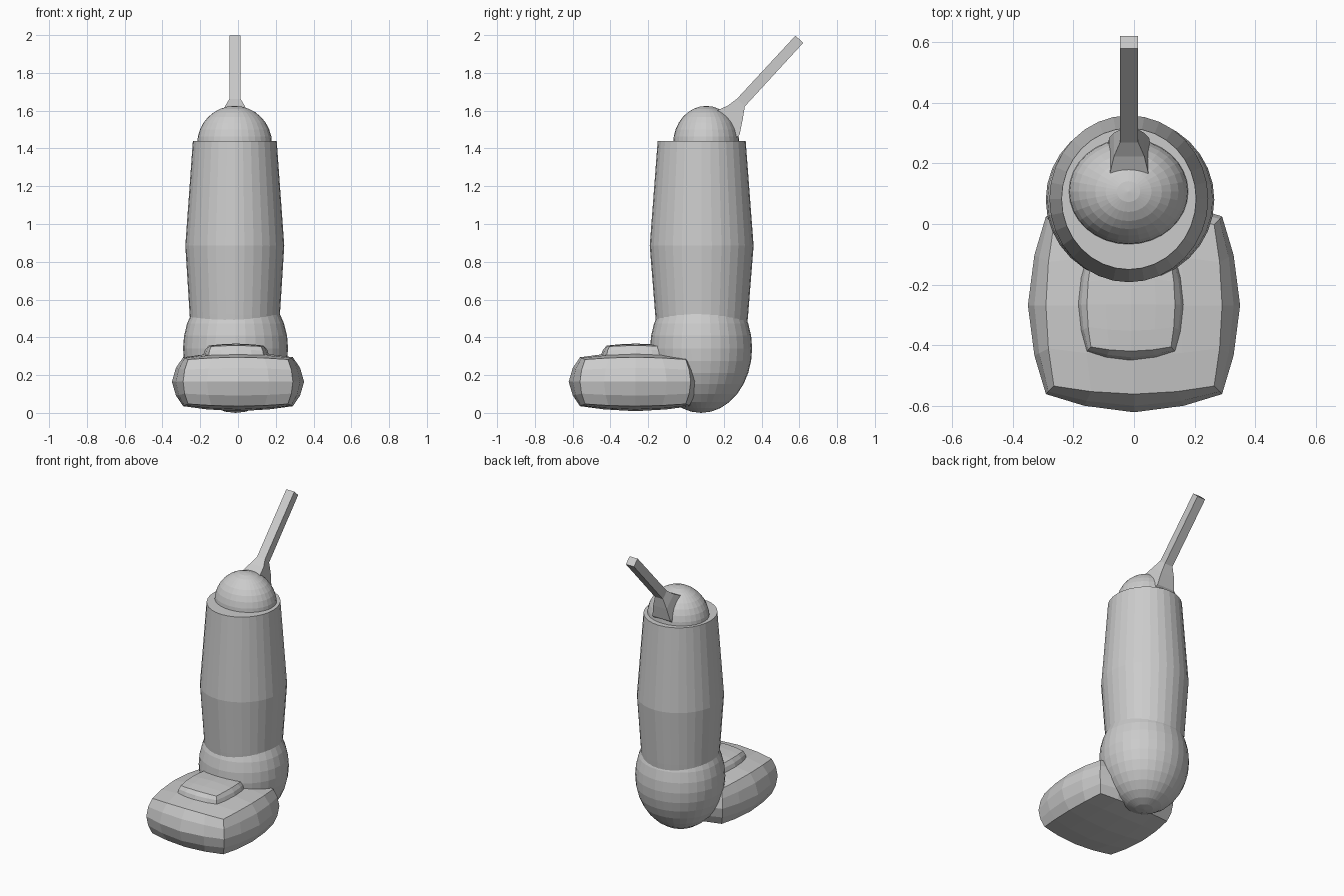
import bpy, bmesh, math
from mathutils import Vector

if "Cube" in bpy.data.objects:
    bpy.data.objects.remove(bpy.data.objects["Cube"])

grey = bpy.data.materials.new("plain grey")
grey.diffuse_color = (0.6, 0.6, 0.6, 1)
grey.use_nodes = True
grey.node_tree.nodes["Principled BSDF"].inputs["Base Color"].default_value = grey.diffuse_color


def finish(name, bm):
    bmesh.ops.recalc_face_normals(bm, faces=bm.faces[:])
    me = bpy.data.meshes.new(name)
    bm.to_mesh(me)
    bm.free()
    me.materials.append(grey)
    ob = bpy.data.objects.new(name, me)
    bpy.context.collection.objects.link(ob)
    return ob


def ball(name, centre, radii):
    bm = bmesh.new()
    bmesh.ops.create_uvsphere(bm, u_segments=32, v_segments=16, radius=1)
    for v in bm.verts:
        v.co = Vector(c + r * p for c, r, p in zip(centre, radii, v.co))
    finish(name, bm)


def puffed_box(name, centre, radii):
    # subdivided cube, partly cast to a sphere so every side bulges
    bm = bmesh.new()
    bmesh.ops.create_cube(bm, size=2)
    bmesh.ops.subdivide_edges(bm, edges=bm.edges[:], cuts=3, use_grid_fill=True)
    for v in bm.verts:
        k = 0.42 + 0.58 / v.co.length
        v.co = Vector(c + r * p * k for c, r, p in zip(centre, radii, v.co))
    finish(name, bm)


def loft(name, rings):
    # skin between rings of equal point count, with capped ends
    bm = bmesh.new()
    loops = [[bm.verts.new(p) for p in ring] for ring in rings]
    n = len(loops[0])
    for a, b in zip(loops, loops[1:]):
        for i in range(n):
            j = (i + 1) % n
            bm.faces.new((a[i], a[j], b[j], b[i]))
    bm.faces.new(loops[0])
    bm.faces.new(loops[-1])
    finish(name, bm)


# Barrel-shaped upright body: height, x radius, y radius
sections = [(0.42, 0.233, 0.237), (0.52, 0.239, 0.246),
            (0.885, 0.262, 0.275), (1.44, 0.222, 0.233)]
angles = [math.tau * i / 32 for i in range(32)]
loft("upright_body", [[(-0.017 + rx * math.cos(a), 0.083 + ry * math.sin(a), z)
                       for a in angles] for z, rx, ry in sections])

# Rounded heel and top dome
ball("heel_ball", (-0.013, 0.08, 0.342), (0.278, 0.27, 0.342))
ball("top_dome", (-0.018, 0.107, 1.425), (0.198, 0.175, 0.2))

# Floor head with raised panel
puffed_box("floor_head", (0, -0.268, 0.165), (0.35, 0.353, 0.156))
puffed_box("head_panel", (-0.01, -0.265, 0.305), (0.175, 0.186, 0.062))

# Slanted handle with flared root: y, z, half width, half thickness
handle = [(0.17, 1.48, 0.075, 0.085), (0.22, 1.535, 0.066, 0.088),
          (0.262, 1.592, 0.05, 0.053), (0.29, 1.642, 0.03, 0.029),
          (0.6, 1.978, 0.03, 0.028)]
loft("handle", [[(-0.016 + sx * w, y - 0.73 * st * t, z + 0.685 * st * t)
                 for sx, st in ((-1, -1), (1, -1), (1, 1), (-1, 1))]
                for y, z, w, t in handle])
